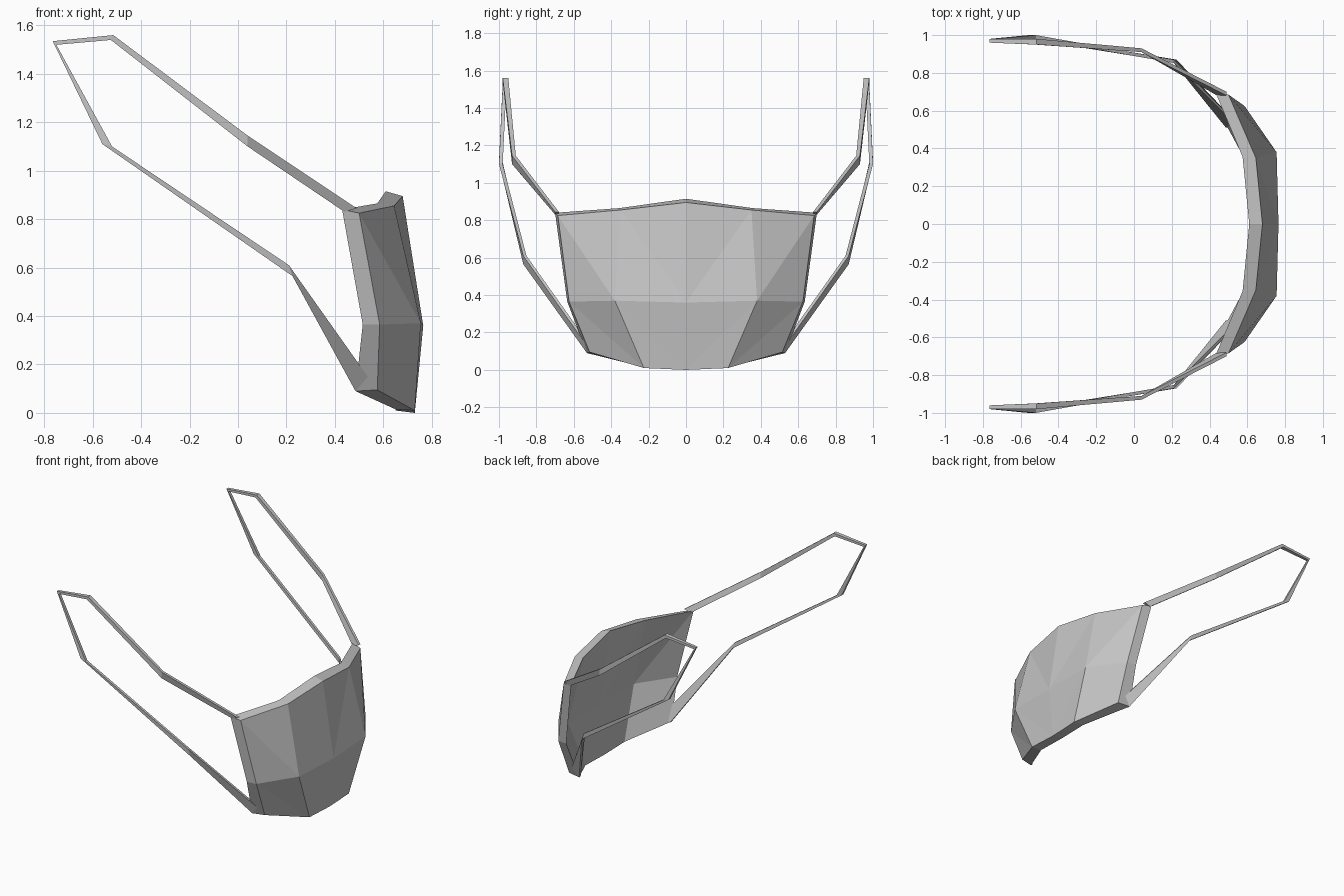
import bpy
import bmesh

cube = bpy.data.objects.get("Cube")
if cube:
    bpy.data.objects.remove(cube)

# One plain grey for everything
grey = bpy.data.materials.new("plain grey")
grey.use_nodes = True
colour = (0.55, 0.55, 0.55, 1)
grey.diffuse_color = colour
grey.node_tree.nodes["Principled BSDF"].inputs["Base Color"].default_value = colour


def finish(name, bm):
    """Weld the mesh, face it outward and add it to the scene."""
    bmesh.ops.remove_doubles(bm, verts=bm.verts[:], dist=0.001)
    bmesh.ops.recalc_face_normals(bm, faces=bm.faces[:])
    mesh = bpy.data.meshes.new(name)
    bm.to_mesh(mesh)
    bm.free()
    mesh.materials.append(grey)
    obj = bpy.data.objects.new(name, mesh)
    bpy.context.collection.objects.link(obj)
    return obj


def points(bm, rows, side):
    """Make a grid of vertices, mirrored across y by the sign of side."""
    return [[bm.verts.new((x, y * side, z)) for x, y, z in row] for row in rows]


def skin(bm, grid):
    """Cover a grid with triangles, split along the same diagonal."""
    for upper, lower in zip(grid, grid[1:]):
        for c in range(len(upper) - 1):
            bm.faces.new((upper[c], lower[c], upper[c + 1]))
            bm.faces.new((upper[c + 1], lower[c], lower[c + 1]))


# Mask shell: top, middle and bottom rows, each from the centre to the side
outer_rows = [
    [(.68, 0, .895), (.645, .35, .855), (.50, .685, .825)],
    [(.765, 0, .36), (.755, .38, .37), (.585, .625, .365)],
    [(.73, 0, 0), (.73, .225, .01), (.575, .515, .095)],
]
inner_rows = [
    [(.61, 0, .915), (.575, .355, .865), (.43, .70, .84)],
    [(.69, 0, .36), (.68, .375, .37), (.515, .635, .365)],
    [(.65, 0, .01), (.65, .225, .015), (.485, .53, .09)],
]


def rim(grid):
    """The free edge of half the shell: top, side, then bottom."""
    return grid[0] + [grid[1][-1]] + grid[2][::-1]


bm = bmesh.new()
for side in (1, -1):
    outer = points(bm, outer_rows, side)
    inner = points(bm, inner_rows, side)
    skin(bm, outer)
    skin(bm, inner)
    a, b = rim(outer), rim(inner)
    for i in range(len(a) - 1):
        bm.faces.new((a[i], a[i + 1], b[i + 1], b[i]))
finish("mask_shell", bm)

# Ear loop stations: outer edge (x, z), inner edge (x, z), near and far y
stations = [
    ((.49, .845), (.44, .83), (.68, .70)),
    ((.04, 1.145), (.04, 1.10), (.91, .93)),
    ((-.515, 1.56), (-.525, 1.54), (.95, .98)),
    ((-.765, 1.535), (-.75, 1.52), (.96, .98)),
    ((-.56, 1.11), (-.52, 1.10), (.98, 1)),
    ((.225, .565), (.21, .61), (.853, .87)),
    ((.485, .09), (.55, .13), (.512, .53)),
]

for name, side in (("left_ear_loop", 1), ("right_ear_loop", -1)):
    bm = bmesh.new()
    rows = [[(o[0], near, o[1]), (o[0], far, o[1]),
             (i[0], far, i[1]), (i[0], near, i[1])]
            for o, i, (near, far) in stations]
    rings = points(bm, rows, side)
    for ring, following in zip(rings, rings[1:]):
        for k in range(4):
            n = (k + 1) % 4
            bm.faces.new((ring[k], ring[n], following[n], following[k]))
    bm.faces.new(rings[0])
    bm.faces.new(rings[-1])
    finish(name, bm)
